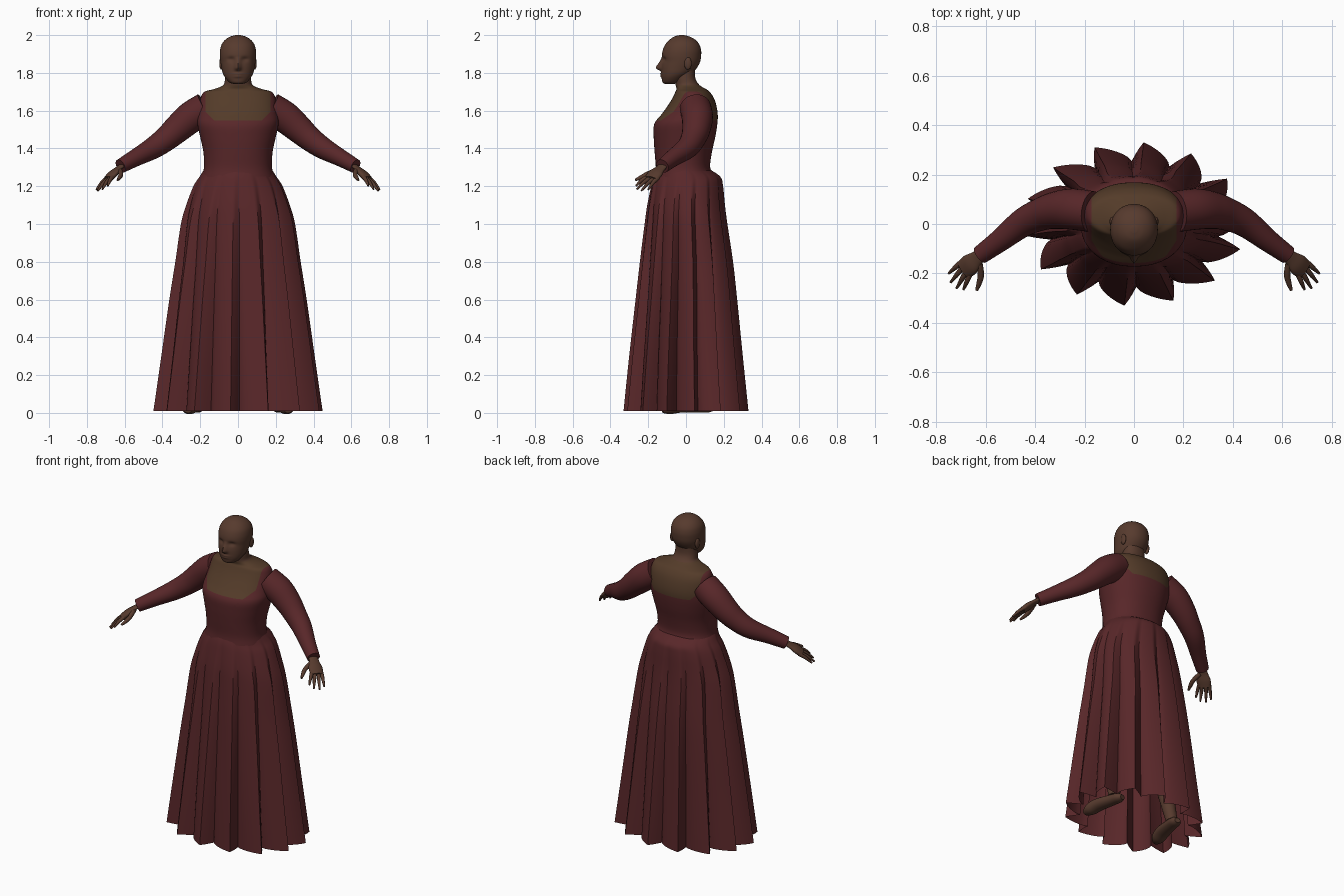
import bpy, bmesh, math
from mathutils import Vector, Matrix

if "Cube" in bpy.data.objects:
    bpy.data.objects.remove(bpy.data.objects["Cube"])


def material(name, rgb):
    m = bpy.data.materials.new(name)
    m.diffuse_color = (*rgb, 1)
    m.use_nodes = True
    m.node_tree.nodes["Principled BSDF"].inputs["Base Color"].default_value = m.diffuse_color
    return m


DRESS = material("dark red cloth", (0.098, 0.020, 0.022))
SKIN = material("brown skin", (0.095, 0.043, 0.027))
CHEST = material("olive brown chest skin", (0.088, 0.044, 0.022))


def smooth_rows(rows, n):
    """Catmull-Rom interpolation of number rows."""
    out = []
    for i in range(len(rows) - 1):
        p = [rows[max(i - 1, 0)], rows[i], rows[i + 1], rows[min(i + 2, len(rows) - 1)]]
        for k in range(n):
            t = k / n
            out.append([0.5 * (2 * b + (c - a) * t + (2 * a - 5 * b + 4 * c - d) * t * t
                               + (3 * b - a - 3 * c + d) * t ** 3) for a, b, c, d in zip(*p)])
    out.append(list(rows[-1]))
    return out


def skin_rings(rings, caps=True):
    bm = bmesh.new()
    vs = [[bm.verts.new(p) for p in r] for r in rings]
    n = len(rings[0])
    for a, b in zip(vs, vs[1:]):
        for i in range(n):
            j = (i + 1) % n
            bm.faces.new((a[i], a[j], b[j], b[i]))
    if caps:
        bm.faces.new(vs[0][::-1])
        bm.faces.new(vs[-1])
        bmesh.ops.recalc_face_normals(bm, faces=bm.faces)
    return bm


def finish(name, bm, mats, mirror=False, angle=45):
    me = bpy.data.meshes.new(name)
    bm.to_mesh(me)
    bm.free()
    for m in mats:
        me.materials.append(m)
    ob = bpy.data.objects.new(name, me)
    bpy.context.collection.objects.link(ob)
    bpy.ops.object.select_all(action='DESELECT')
    ob.select_set(True)
    bpy.context.view_layer.objects.active = ob
    bpy.ops.object.shade_smooth_by_angle(angle=math.radians(angle))
    if mirror:
        ob.modifiers.new("mirror", 'MIRROR')
    return ob


def body_rings(rows, seg, n, power=2.0):
    """Rows are z, half width, front y, back y."""
    rings = []
    for z, hx, yf, yb in smooth_rows(rows, n):
        ring = []
        for i in range(seg):
            a = 2 * math.pi * i / seg
            c, s = math.cos(a), math.sin(a)
            x = math.copysign(abs(c) ** (2 / power), c) * hx
            y = (yf + yb) / 2 + math.copysign(abs(s) ** (2 / power), s) * (yb - yf) / 2
            ring.append(Vector((x, y, z)))
        rings.append(ring)
    return rings


def tube(name, rows, mat, flat=1.0, ref=(0, 1, 0), seg=20, n=5):
    """Mirrored limb; rows are x, y, z, radius."""
    pts = smooth_rows(rows, n)
    rings = []
    for i, (x, y, z, r) in enumerate(pts):
        t = (Vector(pts[min(i + 1, len(pts) - 1)][:3]) - Vector(pts[max(i - 1, 0)][:3])).normalized()
        a = Vector(ref)
        a = (a - t * a.dot(t)).normalized()
        b = t.cross(a)
        rings.append([Vector((x, y, z)) + a * r * math.cos(k * 2 * math.pi / seg)
                      + b * r * flat * math.sin(k * 2 * math.pi / seg) for k in range(seg)])
    return finish(name, skin_rings(rings), [mat], mirror=True)


# Pleated skirt: 14 swirled pleats growing deeper to the hem
skirt_rows = [(1.29, .178, -.155, .125, 0), (1.25, .205, -.172, .183, .015),
              (1.20, .238, -.185, .197, .035), (1.10, .277, -.206, .207, .07),
              (1.0, .305, -.22, .22, .10), (.8, .335, -.245, .25, .135),
              (.6, .367, -.268, .272, .165), (.3, .41, -.302, .302, .20),
              (.01, .452, -.332, .332, .23)]
PLEATS, STEPS = 14, 12
rings = []
for z, hx, yf, yb, amp in smooth_rows(skirt_rows, 4):
    ring = []
    for i in range(PLEATS * STEPS):
        u = (i % STEPS) / STEPS
        h = 1 - u / 0.25 if u < 0.25 else ((u - 0.25) / 0.75) ** 0.75
        a = math.radians(85) + 2 * math.pi * i / (PLEATS * STEPS)
        k = 1 - amp * (1 - h)
        ring.append(Vector((hx * k * math.cos(a),
                            (yf + yb) / 2 + (yb - yf) / 2 * k * math.sin(a), z)))
    rings.append(ring)
bm = skin_rings(rings[::-1], caps=False)
finish("pleated_skirt", bm, [DRESS], angle=40)

# Bodice, chest and neck in one loft, neckline cut into it
torso_rows = [(1.25, .193, -.165, .15), (1.30, .18, -.16, .128), (1.38, .183, -.166, .137),
              (1.46, .20, -.171, .155), (1.53, .215, -.168, .166), (1.58, .212, -.13, .168),
              (1.63, .205, -.094, .16), (1.67, .197, -.07, .146), (1.70, .178, -.056, .125),
              (1.715, .125, -.05, .105), (1.735, .078, -.055, .072), (1.77, .069, -.06, .05),
              (1.82, .067, -.06, .048)]
bm = skin_rings(body_rings(torso_rows, 80, 4, 2.2))
LOW, SIDE, CORNER = 1.548, .172, .045
for co, no in [((0, 0, LOW), (0, 0, 1)), ((SIDE, 0, 0), (1, 0, 0)), ((-SIDE, 0, 0), (1, 0, 0)),
               ((SIDE, 0, LOW + CORNER), (1, 0, -1)), ((-SIDE, 0, LOW + CORNER), (1, 0, 1))]:
    bmesh.ops.bisect_plane(bm, geom=bm.verts[:] + bm.edges[:] + bm.faces[:],
                           dist=1e-5, plane_co=co, plane_no=no)
for f in bm.faces:
    c = f.calc_center_median()
    bare = c.z > LOW and abs(c.x) < SIDE and (SIDE - abs(c.x)) + (c.z - LOW) > CORNER
    f.material_index = (2 if c.z > 1.735 else 1) if bare else 0
finish("bodice_and_neck", bm, [DRESS, CHEST, SKIN])

# Head with nose, eye sockets and lips pushed out of the loft
head_rows = [(1.742, .025, -.112, -.06), (1.75, .046, -.124, -.03), (1.775, .068, -.129, .0),
             (1.80, .081, -.131, .035), (1.83, .088, -.131, .06), (1.86, .093, -.127, .075),
             (1.89, .096, -.128, .08), (1.92, .095, -.123, .08), (1.95, .087, -.11, .071),
             (1.975, .068, -.087, .05), (1.992, .041, -.063, .02), (2.0, .012, -.035, -.012)]
bm = skin_rings(body_rings(head_rows, 72, 6, 2.1))


def bump(x, z, cx, cz, wx, wz):
    return math.exp(-((x - cx) / wx) ** 2 - ((z - cz) / wz) ** 2)


for v in bm.verts:
    x, y, z = v.co
    if y < -0.05:
        ramp = max(0, min((1.885 - z) / .055, (z - 1.808) / .015, 1))
        v.co.y -= .029 * ramp * math.exp(-(x / .014) ** 2)
        v.co.y += .011 * (bump(x, z, .036, 1.872, .02, .013) + bump(x, z, -.036, 1.872, .02, .013))
        v.co.y -= .006 * (bump(x, z, 0, 1.794, .026, .006) + bump(x, z, 0, 1.781, .022, .006))
finish("head", bm, [SKIN], angle=60)

# Ears
bm = bmesh.new()
bmesh.ops.create_uvsphere(bm, u_segments=16, v_segments=10, radius=1,
                          matrix=Matrix.Translation((.088, .01, 1.85)) @ Matrix.Diagonal((.011, .02, .033, 1)))
finish("ear", bm, [SKIN], mirror=True)

# Sleeves
tube("sleeve", [(.17, .05, 1.615, .083), (.25, .06, 1.565, .083), (.32, .055, 1.505, .075),
                (.38, .038, 1.452, .066), (.45, .005, 1.402, .058), (.54, -.065, 1.352, .046),
                (.622, -.125, 1.306, .038)], DRESS, seg=28)

# Hands: palm, four fingers and a thumb
ACROSS = (-.5, -.85, .1)
tube("palm", [(.595, -.108, 1.322, .028), (.635, -.138, 1.292, .030), (.662, -.163, 1.266, .043),
              (.688, -.185, 1.238, .040)], SKIN, flat=.45, ref=ACROSS)
fingers = {"little": ((.694, -.150, 1.242), (.750, -.200, 1.182)),
           "ring": ((.686, -.168, 1.242), (.742, -.236, 1.176)),
           "middle": ((.675, -.187, 1.245), (.718, -.260, 1.184)),
           "index": ((.664, -.203, 1.250), (.690, -.265, 1.202))}
for name, (a, b) in fingers.items():
    mid = [(p + q) / 2 for p, q in zip(a, b)]
    mid[2] += .006
    tube(name + "_finger", [(*a, .0115), (*mid, .010), (*b, .005)], SKIN, seg=10)
tube("thumb", [(.628, -.150, 1.288, .014), (.620, -.205, 1.264, .013), (.627, -.24, 1.246, .011),
               (.637, -.268, 1.233, .006)], SKIN, seg=10)

# Legs and feet under the skirt
tube("leg", [(.10, .02, .95, .085), (.16, .01, .5, .058), (.19, .045, .28, .05),
             (.218, .08, .05, .034)], SKIN)
tube("foot", [(.208, .145, .022, .018), (.213, .12, .027, .034), (.222, .07, .031, .039),
              (.243, -.03, .035, .045), (.258, -.09, .022, .040), (.266, -.125, .012, .018)],
     SKIN, flat=.75, ref=(1, 0, 0))
